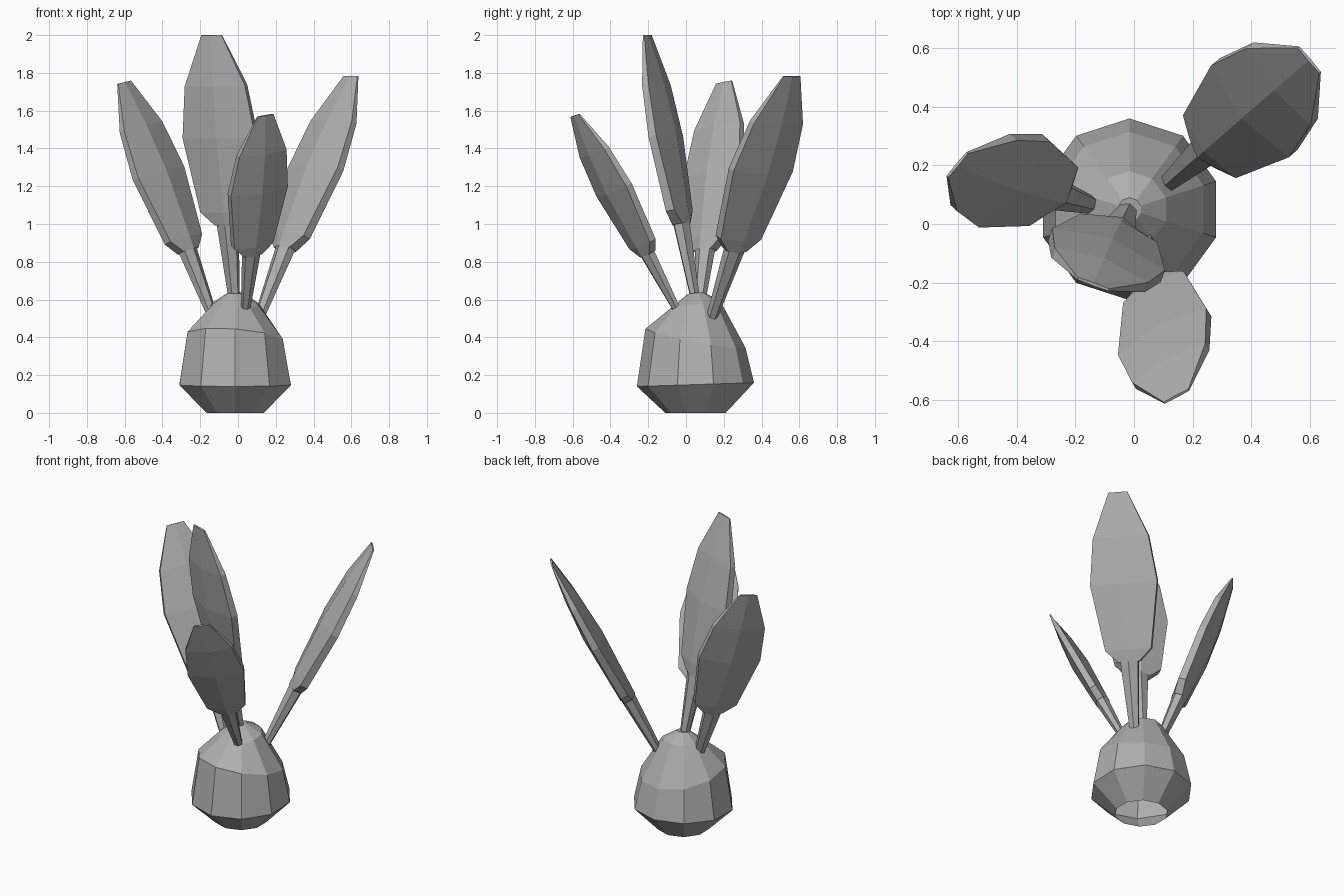
import bpy, bmesh
from math import sin, cos, radians
from mathutils import Vector

if "Cube" in bpy.data.objects:
    bpy.data.objects.remove(bpy.data.objects["Cube"])

# Dark grey shared by all parts
grey = bpy.data.materials.new("dark_grey")
grey.diffuse_color = (0.43, 0.43, 0.43, 1.0)
grey.use_nodes = True
grey.node_tree.nodes["Principled BSDF"].inputs["Base Color"].default_value = grey.diffuse_color


def make_object(name, rings, cap_start, cap_end):
    """Skin a list of equal-length point rings into one flat-shaded mesh."""
    bm = bmesh.new()
    loops = [[bm.verts.new(p) for p in ring] for ring in rings]
    n = len(loops[0])
    for a, b in zip(loops, loops[1:]):
        for i in range(n):
            j = (i + 1) % n
            bm.faces.new((a[i], a[j], b[j], b[i]))
    if cap_start:
        bm.faces.new(loops[0][::-1])
    if cap_end:
        bm.faces.new(loops[-1])
    mesh = bpy.data.meshes.new(name)
    bm.to_mesh(mesh)
    bm.free()
    mesh.materials.append(grey)
    obj = bpy.data.objects.new(name, mesh)
    bpy.context.collection.objects.link(obj)
    return obj


# Bulb: ten-sided, open underneath; (radius, height, tilt in x, tilt in y)
BULB = [(0.16, 0.0, 0, 0), (0.31, 0.15, 0, 0.01), (0.265, 0.395, -0.02, -0.05),
        (0.13, 0.575, 0, 0.02), (0.04, 0.635, 0, 0.005)]
bulb_rings = []
for r, z, tx, ty in BULB:
    ring = []
    for k in range(10):
        a = radians(18 + 36 * k)
        ring.append((-0.015 + r * cos(a), 0.05 + r * sin(a), z + tx * cos(a) + ty * sin(a)))
    bulb_rings.append(ring)
make_object("bulb", bulb_rings, False, True)

# Leaf: (position along axis, half width, half thickness at rib, half thickness at edge)
LEAF = [(-0.02, 0.025, 0.024, 0.012), (0.31, 0.056, 0.048, 0.024), (0.285, 0.065, 0.05, 0.026),
        (0.335, 0.14, 0.052, 0.024), (0.615, 0.205, 0.063, 0.022),
        (0.81, 0.17, 0.044, 0.018), (1.0, 0.057, 0.006, 0.004)]


def leaf(name, base, tip, across, size):
    base, tip = Vector(base), Vector(tip)
    axis = tip - base
    d = axis.normalized()
    w = Vector(across)
    w = (w - d * w.dot(d)).normalized()
    n = d.cross(w)
    rings = []
    for t, hw, rib, edge in LEAF:
        c = base + axis * t
        section = [(hw, -edge), (hw, edge), (0, rib), (-hw, edge), (-hw, -edge), (0, -rib)]
        rings.append([c + w * (u * size) + n * (v * size) for u, v in section])
    make_object(name, rings, True, True)


leaf("tall_leaf", (-0.02, 0.05, 0.6), (-0.14, -0.205, 2.0), (0.94, -0.35, 0.02), 1.0)
leaf("front_leaf", (0.04, -0.05, 0.55), (0.145, -0.588, 1.575), (0.31, 0.16, 0.06), 0.84)
leaf("right_leaf", (0.11, 0.135, 0.5), (0.598, 0.56, 1.782), (0.26, -0.31, 0.0), 1.0)
leaf("left_leaf", (-0.13, 0.06, 0.5), (-0.603, 0.202, 1.75), (0.26, 0.31, 0.06), 0.94)
